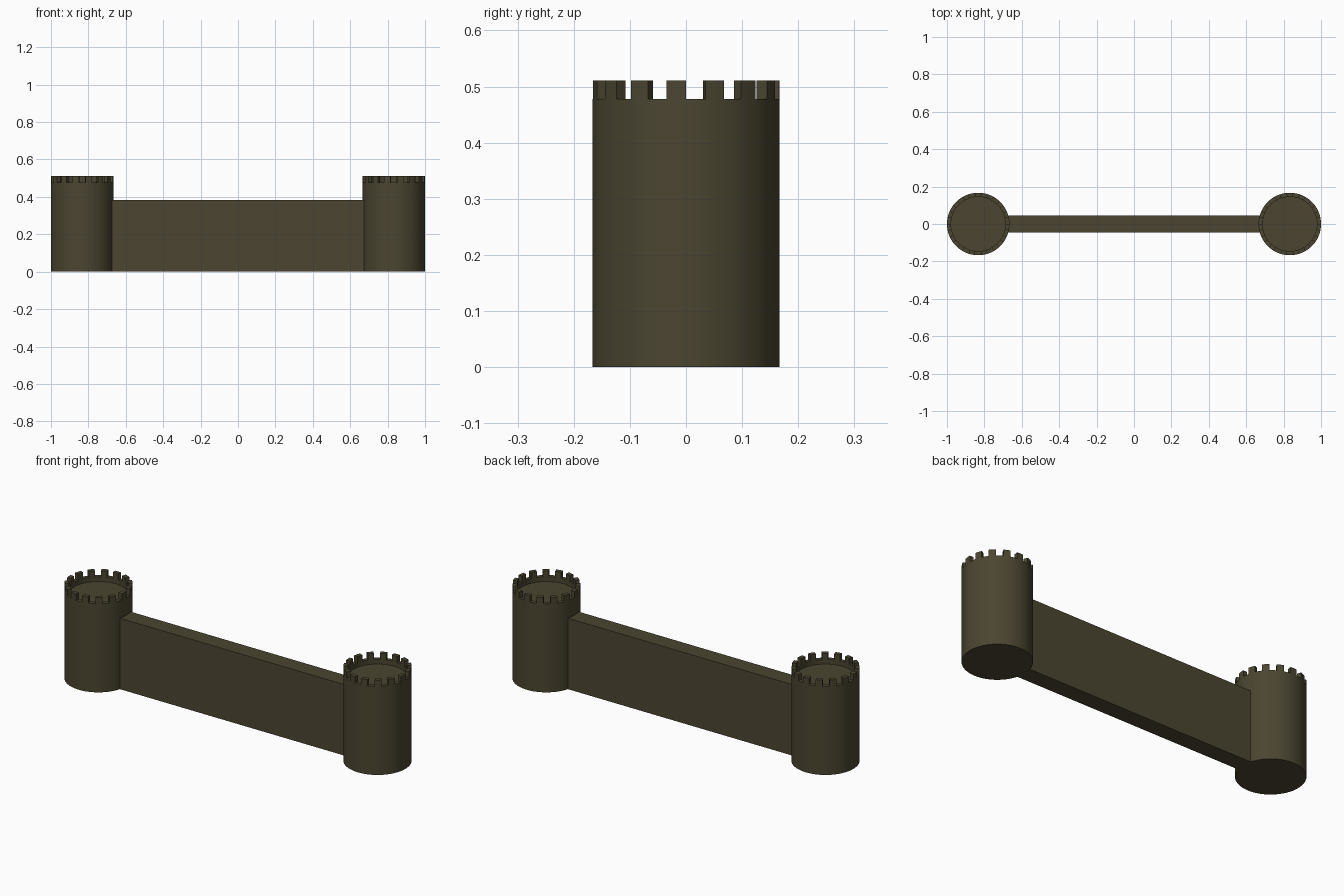
import bpy, bmesh
from math import sin, cos, pi, radians

if "Cube" in bpy.data.objects:
    bpy.data.objects.remove(bpy.data.objects["Cube"])

stone = bpy.data.materials.new("dark_stone")
stone.diffuse_color = (0.07, 0.06, 0.03, 1)
stone.use_nodes = True
stone.node_tree.nodes["Principled BSDF"].inputs["Base Color"].default_value = stone.diffuse_color

R, R_IN = 0.167, 0.145           # tower radius, parapet inner radius
LEDGE, TOP, FLOOR = 0.478, 0.511, 0.453
MERLONS, PER = 15, 2             # merlons, segments per merlon / gap
SEG = MERLONS * PER * 2


def finish(bm, name, x=0, smooth=False):
    bmesh.ops.recalc_face_normals(bm, faces=bm.faces[:])
    mesh = bpy.data.meshes.new(name)
    bm.to_mesh(mesh)
    bm.free()
    mesh.materials.append(stone)
    ob = bpy.data.objects.new(name, mesh)
    bpy.context.collection.objects.link(ob)
    ob.location.x = x
    if smooth:
        bpy.ops.object.select_all(action='DESELECT')
        ob.select_set(True)
        bpy.context.view_layer.objects.active = ob
        bpy.ops.object.shade_smooth_by_angle(angle=radians(30))
    return ob


def tower(name, x):
    bm = bmesh.new()
    # rings: base, outer ledge, inner ledge, sunken floor
    rings = [[bm.verts.new((r * cos(2 * pi * i / SEG), r * sin(2 * pi * i / SEG), z))
              for i in range(SEG)]
             for r, z in ((R, 0), (R, LEDGE), (R_IN, LEDGE), (R_IN, FLOOR))]
    raised = []
    for k in range(3):
        a, b = rings[k], rings[k + 1]
        for i in range(SEG):
            j = (i + 1) % SEG
            f = bm.faces.new((a[i], a[j], b[j], b[i]))
            # every other group of ledge faces becomes a merlon
            if k == 1 and (i // PER) % 2 == 1:
                raised.append(f)
    bm.faces.new(rings[0][::-1])
    bm.faces.new(rings[3])
    # merlons
    out = bmesh.ops.extrude_face_region(bm, geom=raised)["geom"]
    for v in out:
        if isinstance(v, bmesh.types.BMVert):
            v.co.z = TOP
    return finish(bm, name, x, True)


tower("left_tower", -0.833)
tower("right_tower", 0.833)

# curtain wall between the towers
bm = bmesh.new()
bmesh.ops.create_cube(bm, size=1)
for v in bm.verts:
    v.co.x *= 1.37
    v.co.y *= 0.092
    v.co.z = (v.co.z + 0.5) * 0.383
finish(bm, "curtain_wall")
